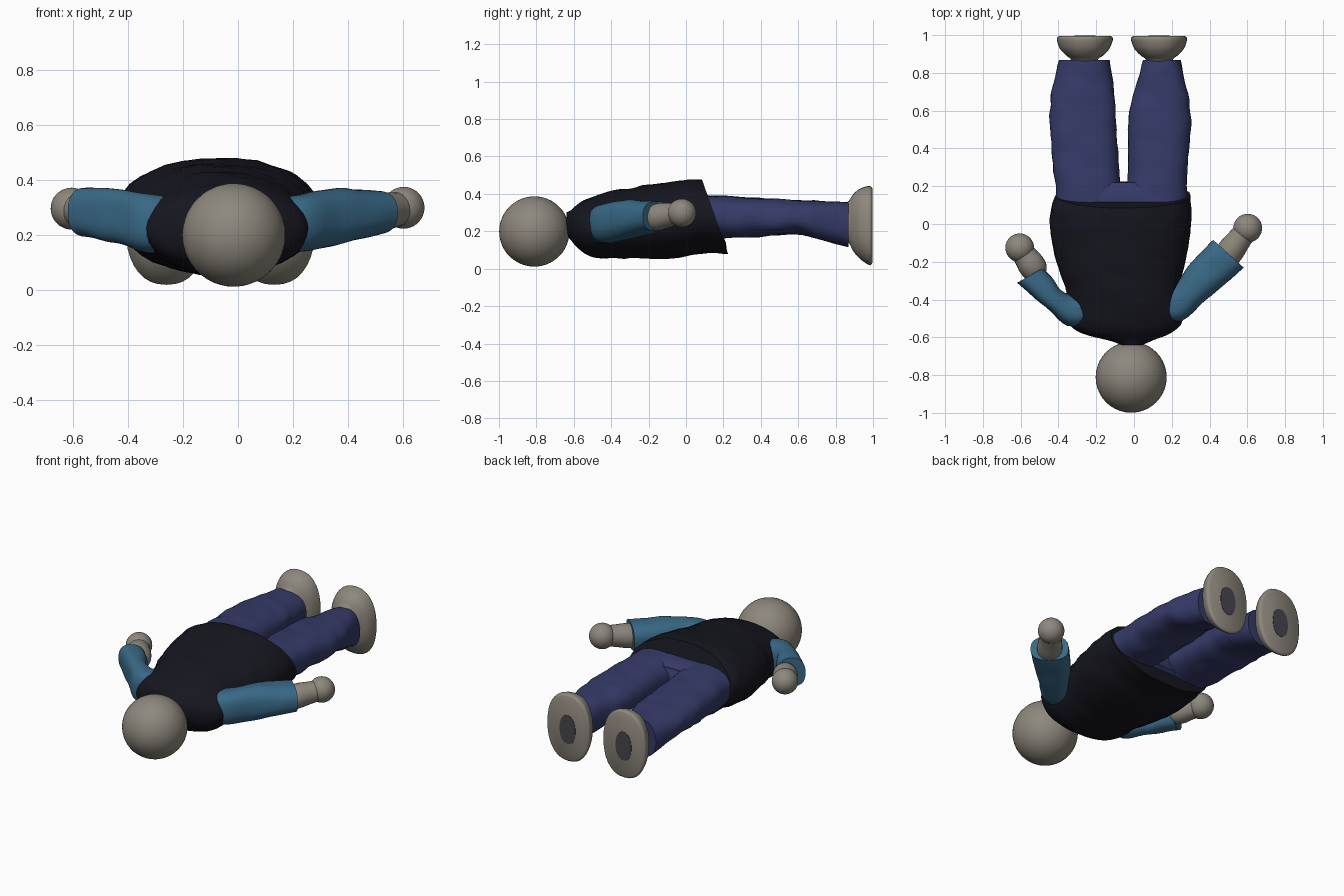
import bpy, bmesh, math
from mathutils import Vector, noise


def material(name, rgb):
    m = bpy.data.materials.new(name)
    m.diffuse_color = (*rgb, 1)
    return m


SKIN = material("warm_grey", (0.27, 0.245, 0.205))
SHIRT = material("dark_vest", (0.008, 0.008, 0.014))
SLEEVE = material("sleeve_blue", (0.04, 0.14, 0.24))
DENIM = material("trouser_blue", (0.036, 0.043, 0.14))
PATCH = material("sole_dark", (0.06, 0.06, 0.075))
MID = -0.064  # plane of symmetry of the feet


def finish(obj, mat):
    obj.data.materials.append(mat)
    bpy.ops.object.select_all(action='DESELECT')
    obj.select_set(True)
    bpy.context.view_layer.objects.active = obj
    bpy.ops.object.shade_smooth_by_angle(angle=math.radians(50))


def catmull(a, b, c, d, t):
    return tuple(q + 0.5 * t * (r - p + t * (2*p - 5*q + 4*r - s + t * (3*(q - r) + s - p)))
                 for p, q, r, s in zip(a, b, c, d))


# ring = (xa, ya, xb, yb, z low, z high, y shift of the top half)
def loft(name, rings, mat, power=2.2, lumps=0.0, steps=4, n=36):
    rings = [tuple(r) + (0,) * (7 - len(r)) for r in rings]
    fine = []
    for i in range(len(rings) - 1):
        a, b, c, d = (rings[max(0, min(len(rings) - 1, i + k))] for k in (-1, 0, 1, 2))
        fine += [catmull(a, b, c, d, s / steps) for s in range(steps)]
    fine.append(rings[-1])
    bm = bmesh.new()
    loops = []
    for xa, ya, xb, yb, z0, z1, dy in fine:
        mid = Vector(((xa + xb) / 2, (ya + yb) / 2, (z0 + z1) / 2))
        u = Vector(((xb - xa) / 2, (yb - ya) / 2, 0))
        v = Vector((0, dy, (z1 - z0) / 2))
        loop = []
        for k in range(n):
            t = 2 * math.pi * k / n
            c, s = math.cos(t), math.sin(t)
            p = mid + u * math.copysign(abs(c) ** (2 / power), c) + v * math.copysign(abs(s) ** (2 / power), s)
            out = (p - mid).normalized()
            p += out * lumps * noise.noise(Vector((p.x * 9, p.y * 13, p.z * 9)))
            loop.append(bm.verts.new(p))
        loops.append(loop)
    for a, b in zip(loops, loops[1:]):
        for k in range(n):
            bm.faces.new((a[k], a[(k + 1) % n], b[(k + 1) % n], b[k]))
    bm.faces.new(loops[0])
    bm.faces.new(loops[-1])
    bmesh.ops.recalc_face_normals(bm, faces=bm.faces)
    me = bpy.data.meshes.new(name)
    bm.to_mesh(me)
    bm.free()
    obj = bpy.data.objects.new(name, me)
    bpy.context.collection.objects.link(obj)
    finish(obj, mat)
    return obj


def ball(name, loc, r, mat):
    bpy.ops.mesh.primitive_ico_sphere_add(subdivisions=4, radius=r, location=loc)
    bpy.context.object.name = name
    finish(bpy.context.object, mat)


def along_y(rows, flip=False):
    out = []
    for y, x0, x1, z0, z1, *dy in rows:
        if flip:
            x0, x1 = 2 * MID - x1, 2 * MID - x0
        out.append((x0, y, x1, y, z0, z1, *dy))
    return out


# head
ball("head", (-0.015, -0.811, 0.199), 0.188, SKIN)

# vest with a hem that slants backwards
loft("torso", along_y([
    (-0.64, -0.07, 0.04, 0.18, 0.30), (-0.615, -0.14, 0.10, 0.155, 0.315),
    (-0.58, -0.28, 0.19, 0.11, 0.345), (-0.53, -0.34, 0.25, 0.075, 0.37),
    (-0.45, -0.345, 0.255, 0.058, 0.398), (-0.33, -0.365, 0.25, 0.055, 0.425),
    (-0.20, -0.41, 0.27, 0.055, 0.447), (-0.05, -0.44, 0.297, 0.06, 0.468, -0.015),
    (0.06, -0.442, 0.30, 0.085, 0.478, -0.035),
    (0.155, -0.415, 0.295, 0.078, 0.478, -0.07)]), SHIRT, 2.1, 0.010)
# closed underside of the hem
loft("hem_lining", along_y([
    (0.152, -0.41, 0.29, 0.085, 0.473, -0.068),
    (0.158, -0.38, 0.25, 0.14, 0.40, -0.055)]), SHIRT, 2.1, 0, 2)

# trousers
loft("trouser_hips", along_y([
    (0.0, -0.40, 0.27, 0.15, 0.40), (0.12, -0.41, 0.275, 0.15, 0.392),
    (0.18, -0.40, 0.26, 0.165, 0.382), (0.22, -0.34, 0.20, 0.19, 0.36)]), DENIM, 2.6, 0.006)
left_leg = [(0.05, -0.40, -0.04, 0.16, 0.395), (0.2, -0.42, -0.07, 0.163, 0.388),
            (0.35, -0.435, -0.083, 0.172, 0.38), (0.5, -0.446, -0.09, 0.178, 0.37),
            (0.6, -0.446, -0.095, 0.185, 0.365), (0.72, -0.43, -0.107, 0.155, 0.36),
            (0.868, -0.397, -0.13, 0.115, 0.355)]
right_span = [(-0.07, 0.275), (-0.035, 0.278), (-0.03, 0.287), (-0.03, 0.298),
              (-0.027, 0.298), (0.005, 0.282), (0.05, 0.245)]
right_leg = [(r[0], *s, *r[3:]) for r, s in zip(left_leg, right_span)]
foot = [(0.83, -0.33, -0.20, 0.17, 0.33), (0.872, -0.335, -0.19, 0.135, 0.365),
        (0.893, -0.36, -0.162, 0.095, 0.397), (0.925, -0.39, -0.132, 0.058, 0.425),
        (0.96, -0.405, -0.116, 0.03, 0.439), (0.985, -0.408, -0.112, 0.018, 0.441),
        (0.996, -0.395, -0.125, 0.03, 0.43)]
patch = [(0.99, -0.315, -0.205, 0.13, 0.31), (0.998, -0.315, -0.205, 0.13, 0.31)]
for side, flip, leg in (("left", False, left_leg), ("right", True, right_leg)):
    loft(side + "_trouser_leg", along_y(leg), DENIM, 2.4, 0.010)
    loft(side + "_foot", along_y(foot, flip), SKIN, 2.3)
    loft(side + "_sole_patch", along_y(patch, flip), PATCH, 2.2, 0, 1)

# sleeves
loft("left_sleeve", [
    (-0.21, -0.53, -0.19, -0.36, 0.15, 0.33), (-0.35, -0.54, -0.31, -0.38, 0.135, 0.348),
    (-0.45, -0.458, -0.385, -0.35, 0.165, 0.363), (-0.54, -0.382, -0.435, -0.285, 0.18, 0.372),
    (-0.62, -0.312, -0.485, -0.235, 0.195, 0.368)], SLEEVE, 2.5, 0.006)
loft("right_sleeve", [
    (0.12, -0.52, 0.10, -0.36, 0.15, 0.33), (0.25, -0.515, 0.22, -0.31, 0.14, 0.348),
    (0.38, -0.405, 0.285, -0.225, 0.16, 0.366), (0.49, -0.31, 0.36, -0.145, 0.18, 0.365),
    (0.58, -0.23, 0.42, -0.085, 0.20, 0.36)], SLEEVE, 2.5, 0.006)

# hands: rounded palm leading to a ball-shaped fist
for side, wrist, fist in (("left", (-0.52, -0.25, 0.275), (-0.605, -0.126, 0.295)),
                          ("right", (0.475, -0.19, 0.27), (0.602, -0.022, 0.298))):
    w, f = Vector(wrist), Vector(fist)
    d = (f - w).normalized()
    side_dir = Vector((d.y, -d.x, 0))
    rings = []
    for t, r in ((-0.2, 0.05), (0.0, 0.068), (0.3, 0.073), (0.6, 0.066), (0.95, 0.06)):
        c = w.lerp(f, t)
        a, b = c - side_dir * r, c + side_dir * r
        rings.append((a.x, a.y, b.x, b.y, c.z - r, c.z + r))
    loft(side + "_palm", rings, SKIN, 2.0, 0, 4, 24)
    ball(side + "_fist", f, 0.076, SKIN)
